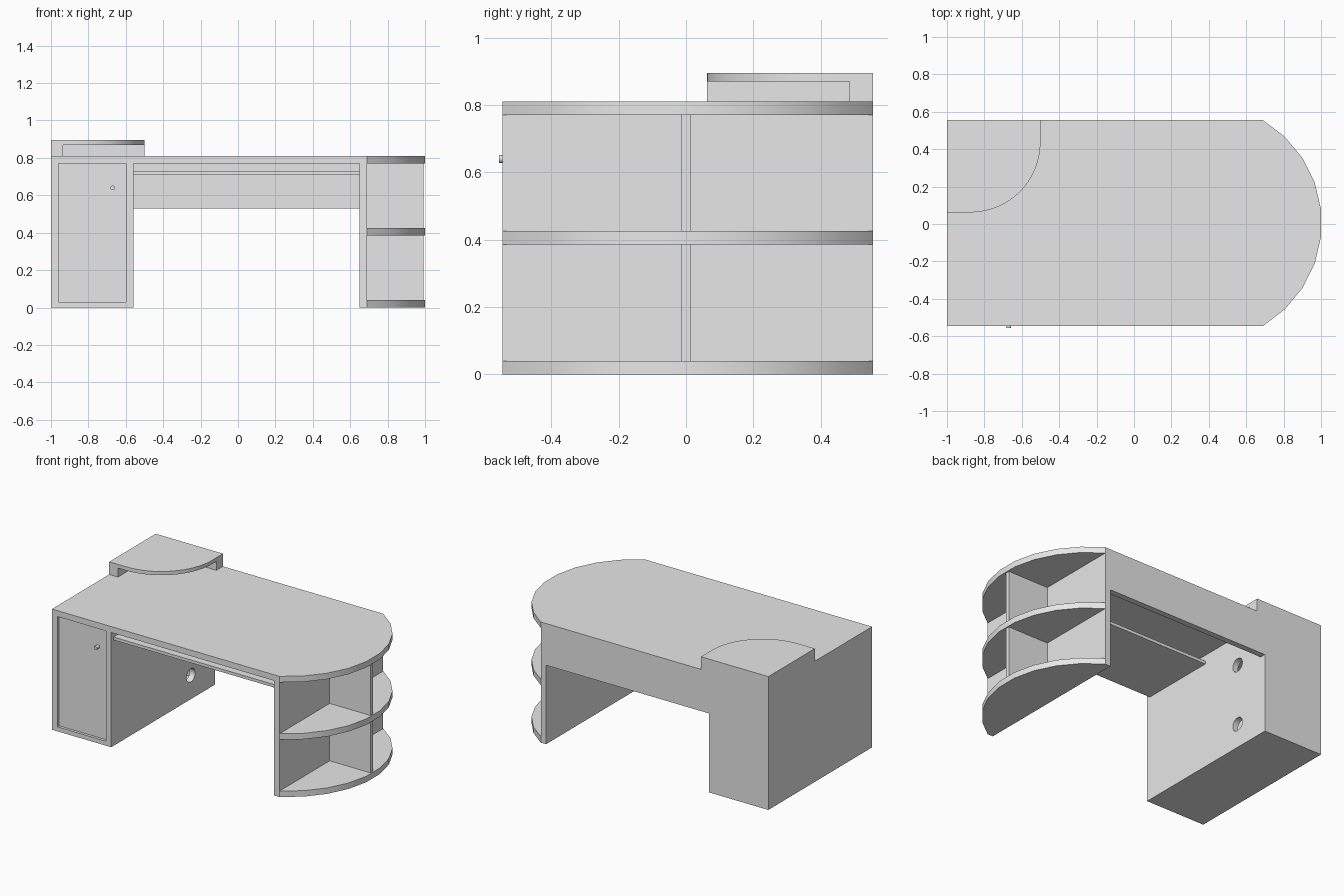
import bpy
import bmesh
from math import sin, cos, pi, radians, asin
from mathutils import Matrix

cube = bpy.data.objects.get("Cube")
if cube:
    bpy.data.objects.remove(cube, do_unlink=True)

grey = bpy.data.materials.new("light grey")
grey.use_nodes = True
COLOUR = (0.8, 0.8, 0.8, 1)
grey.diffuse_color = COLOUR
grey.node_tree.nodes["Principled BSDF"].inputs["Base Color"].default_value = COLOUR

# Overall desk limits
FRONT, BACK, LEFT, TOP = -0.545, 0.555, -1.0, 0.81
MID = (FRONT + BACK) / 2
BOARD = 0.04


def finish(name, bm):
    bmesh.ops.recalc_face_normals(bm, faces=bm.faces)
    mesh = bpy.data.meshes.new(name)
    bm.to_mesh(mesh)
    bm.free()
    obj = bpy.data.objects.new(name, mesh)
    bpy.context.collection.objects.link(obj)
    mesh.materials.append(grey)
    return obj


def prism(name, points, shift):
    """Extrude a closed outline of 3D points along a vector."""
    bm = bmesh.new()
    face = bm.faces.new([bm.verts.new(p) for p in points])
    new = bmesh.ops.extrude_face_region(bm, geom=[face])["geom"]
    bmesh.ops.translate(bm, vec=shift, verts=[v for v in new if isinstance(v, bmesh.types.BMVert)])
    return finish(name, bm)


def slab(name, outline, z0, z1):
    return prism(name, [(x, y, z0) for x, y in outline], (0, 0, z1 - z0))


def box(name, x0, x1, y0, y1, z0, z1):
    return slab(name, [(x0, y0), (x1, y0), (x1, y1), (x0, y1)], z0, z1)


def cylinder(name, centre, radius, depth, axis, sides=24):
    bm = bmesh.new()
    turn = Matrix.Rotation(pi / 2, 4, axis)
    bmesh.ops.create_cone(bm, cap_ends=True, segments=sides, radius1=radius, radius2=radius,
                          depth=depth, matrix=Matrix.Translation(centre) @ turn)
    return finish(name, bm)


def combine(target, tool, operation):
    """Apply a boolean and discard the tool."""
    mod = target.modifiers.new("join", "BOOLEAN")
    mod.operation, mod.solver, mod.object = operation, "EXACT", tool
    bpy.context.view_layer.objects.active = target
    bpy.ops.object.modifier_apply(modifier=mod.name)
    bpy.data.objects.remove(tool, do_unlink=True)


def smooth(obj):
    bpy.ops.object.select_all(action="DESELECT")
    obj.select_set(True)
    bpy.context.view_layer.objects.active = obj
    bpy.ops.object.shade_smooth_by_angle(angle=radians(30))


# Carcass: cabinet, desktop and end panel in one front profile
KNEE_L, KNEE_R, END = -0.56, 0.65, 0.69
profile = [(LEFT, 0), (KNEE_L, 0), (KNEE_L, TOP - BOARD), (KNEE_R, TOP - BOARD),
           (KNEE_R, 0), (END, 0), (END, TOP), (LEFT, TOP)]
desk = prism("desk_body", [(x, FRONT, z) for x, z in profile], (0, BACK - FRONT, 0))

# Rounded desktop end and the two open shelves under it
half = (BACK - FRONT) / 2
radius, steps = 0.645, 9
sweep = asin(half / radius)
angles = [-sweep + 2 * sweep * i / steps for i in range(steps + 1)]
base = radius * cos(sweep)
stretch = (1 - END) / (radius * cos(sweep / steps) - base)
arc = [(END + (radius * cos(a) - base) * stretch, MID + radius * sin(a)) for a in angles]
outline = [(END - 0.02, FRONT)] + arc + [(END - 0.02, BACK)]
for z in (0, 0.385, TOP - BOARD):
    combine(desk, slab("shelf", outline, z, z + BOARD), "UNION")

# Back panel over the knee space
combine(desk, box("back_panel", KNEE_L - 0.02, KNEE_R + 0.02, BACK - BOARD, BACK, 0.53, TOP - 0.02), "UNION")

# Hollow the cabinet and drill cable holes in its inner side
combine(desk, box("cavity", LEFT + BOARD, KNEE_L - BOARD, FRONT - 0.1, BACK - BOARD, 0.03, TOP - BOARD), "DIFFERENCE")
for z in (0.16, 0.57):
    combine(desk, cylinder("cable_hole", (KNEE_L - BOARD / 2, 0.3, z), 0.045, 0.1, "Y"), "DIFFERENCE")

# Merge coplanar faces left by the joins
bm = bmesh.new()
bm.from_mesh(desk.data)
bmesh.ops.dissolve_limit(bm, angle_limit=radians(1), verts=bm.verts, edges=bm.edges)
bm.to_mesh(desk.data)
bm.free()
smooth(desk)

# Upright divider between the rounded shelves
for name, z0, z1 in (("lower_divider", BOARD, 0.385), ("upper_divider", 0.425, TOP - BOARD)):
    box(name, END, 0.992, MID - 0.018, MID + 0.008, z0, z1)

# Cabinet door with its knob
door_y = FRONT + 0.018
box("cabinet_door", LEFT + BOARD, KNEE_L - BOARD, door_y, door_y + 0.02, 0.03, TOP - BOARD)
smooth(cylinder("door_knob", (-0.67, -0.54, 0.64), 0.012, 0.032, "X", 16))

# Keyboard tray
box("keyboard_tray", KNEE_L, KNEE_R, FRONT + 0.025, 0.0, 0.71, 0.73)

# Corner riser: rounded plate on an L-shaped support
RX, RY, PLATE = -0.5, 0.062, 0.87
bend = 0.375
corner = [(RX - bend + bend * cos(a), RY + bend + bend * -sin(a))
          for a in (pi / 2 * (1 - i / 16) for i in range(17))]
riser = slab("riser_plate", [(LEFT, RY)] + corner + [(RX, BACK), (LEFT, BACK)], PLATE, 0.895)
wall_x, wall_y = LEFT + 0.065, BACK - 0.07
support = [(LEFT, RY), (wall_x, RY), (wall_x, wall_y), (RX, wall_y), (RX, BACK), (LEFT, BACK)]
combine(riser, slab("riser_support", support, TOP, PLATE + 0.01), "UNION")
riser.name = "corner_riser"
smooth(riser)
